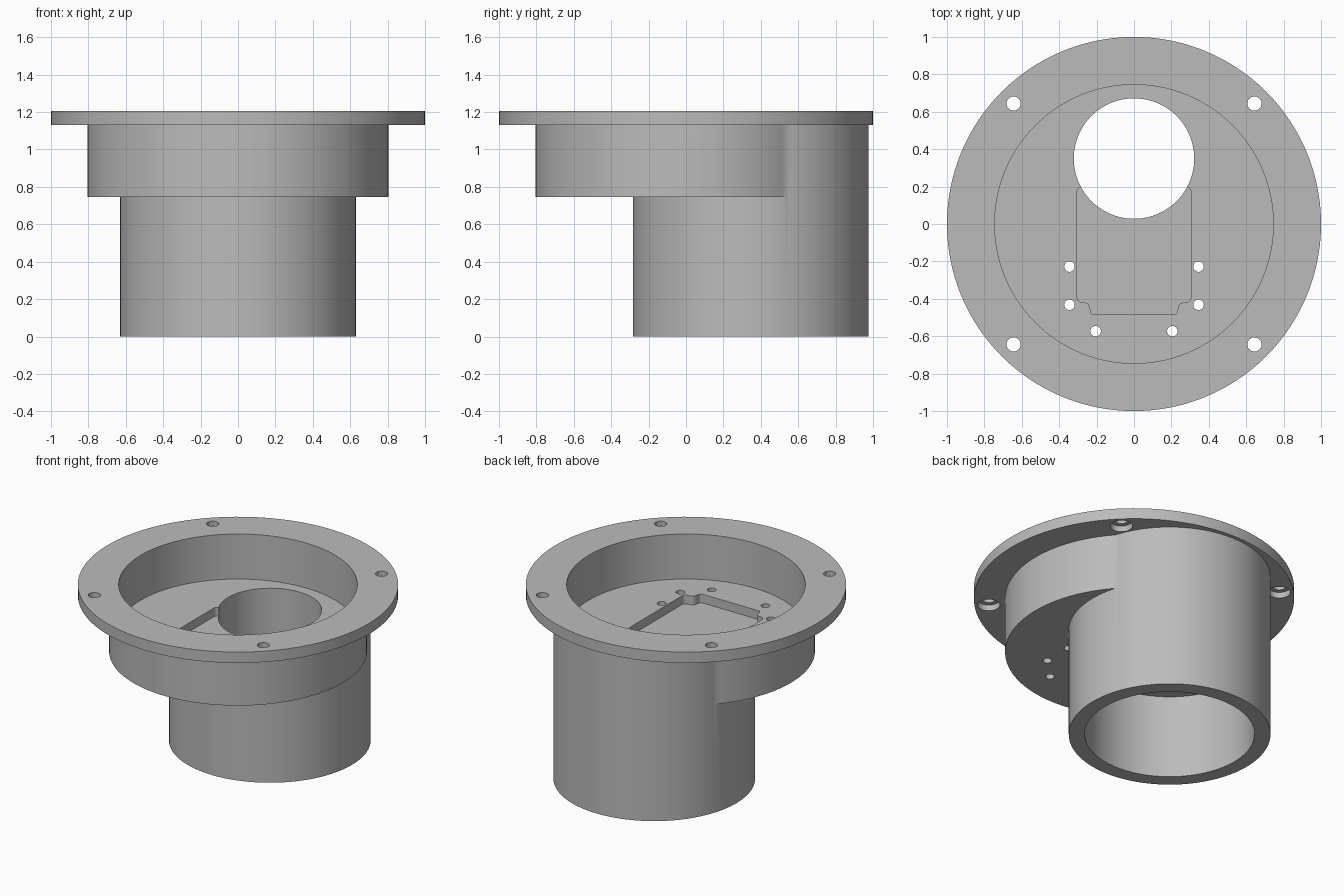
import bpy
import bmesh
from math import pi, cos, sin, radians

cube = bpy.data.objects.get("Cube")
if cube:
    bpy.data.objects.remove(cube, do_unlink=True)

# One plain material
grey = bpy.data.materials.new("plain grey")
grey.use_nodes = True
colour = (0.5, 0.5, 0.5, 1)
grey.diffuse_color = colour
grey.node_tree.nodes["Principled BSDF"].inputs["Base Color"].default_value = colour


def prism(name, outline, low, high):
    """Extrude a closed counter-clockwise outline from low to high."""
    bm = bmesh.new()
    face = bm.faces.new([bm.verts.new((x, y, low)) for x, y in outline])
    top = bmesh.ops.extrude_face_region(bm, geom=[face])["geom"]
    moved = [v for v in top if isinstance(v, bmesh.types.BMVert)]
    bmesh.ops.translate(bm, verts=moved, vec=(0, 0, high - low))
    bmesh.ops.recalc_face_normals(bm, faces=bm.faces)
    mesh = bpy.data.meshes.new(name)
    bm.to_mesh(mesh)
    bm.free()
    mesh.materials.append(grey)
    obj = bpy.data.objects.new(name, mesh)
    bpy.context.collection.objects.link(obj)
    return obj


def arc(x, y, radius, start, end, steps):
    angles = [radians(start + (end - start) * i / steps) for i in range(steps + 1)]
    return [(x + radius * cos(a), y + radius * sin(a)) for a in angles]


def cylinder(name, x, y, radius, low, high, sides=128):
    return prism(name, arc(x, y, radius, 0, 360, sides)[:-1], low, high)


def combine(target, other, operation):
    bpy.context.view_layer.objects.active = target
    mod = target.modifiers.new(operation.lower(), "BOOLEAN")
    mod.operation = operation
    mod.solver = "EXACT"
    mod.object = other
    bpy.ops.object.modifier_apply(modifier=mod.name)
    bpy.data.objects.remove(other, do_unlink=True)


TOP, FLANGE, FLOOR, CUP, CEILING = 1.205, 1.13, 0.895, 0.745, 0.575
TUBE_Y = 0.346

# Solid body: flange, shallow cup and offset tube
housing = cylinder("flanged_housing", 0, 0, 1.0, FLANGE, TOP, 160)
combine(housing, cylinder("cup", 0, 0, 0.805, CUP, FLANGE + 0.02), "UNION")
combine(housing, cylinder("tube", 0, TUBE_Y, 0.63, 0, FLANGE + 0.03), "UNION")

# Round cavity, tube bore and the port between them
cutters = [
    cylinder("cavity", 0, 0, 0.745, FLOOR, TOP + 0.1),
    cylinder("bore", 0, TUBE_Y, 0.53, -0.1, CEILING),
    cylinder("port", 0, 0.35, 0.322, CEILING - 0.1, FLOOR + 0.1, 96),
]

# Shallow pocket with stepped, rounded front corners
r = 0.03
right_side = (
    arc(0.235 - r + 0.01, -0.485 + r / 2, r / 2, -90, 0, 4)
    + arc(0.235 + r, -0.42 - r, r, 180, 90, 5)
    + arc(0.305 - r, -0.42 + r, r, -90, 0, 5)
    + arc(0.305 - r, 0.20 - r, r, 0, 90, 5)
)
left_side = [(-x, y) for x, y in reversed(right_side)]
cutters.append(prism("pocket", right_side + left_side, FLOOR - 0.06, FLOOR + 0.1))

# Screw holes in the floor, and counterbored holes in the flange
for side in (-1, 1):
    for x, y in ((0.345, -0.228), (0.345, -0.432), (0.205, -0.573)):
        cutters.append(cylinder("screw_hole", side * x, y, 0.028, CUP - 0.1, FLOOR + 0.1, 32))
    for y in (-0.644, 0.644):
        cutters.append(cylinder("bolt_hole", side * 0.644, y, 0.038, FLANGE - 0.1, TOP + 0.1, 32))
        cutters.append(cylinder("counterbore", side * 0.644, y, 0.07, FLANGE - 0.1, FLANGE + 0.04, 48))

for cutter in cutters:
    combine(housing, cutter, "DIFFERENCE")

# Smooth round walls, crisp rims
bpy.ops.object.select_all(action="DESELECT")
housing.select_set(True)
bpy.context.view_layer.objects.active = housing
bpy.ops.object.shade_smooth_by_angle(angle=radians(30))
